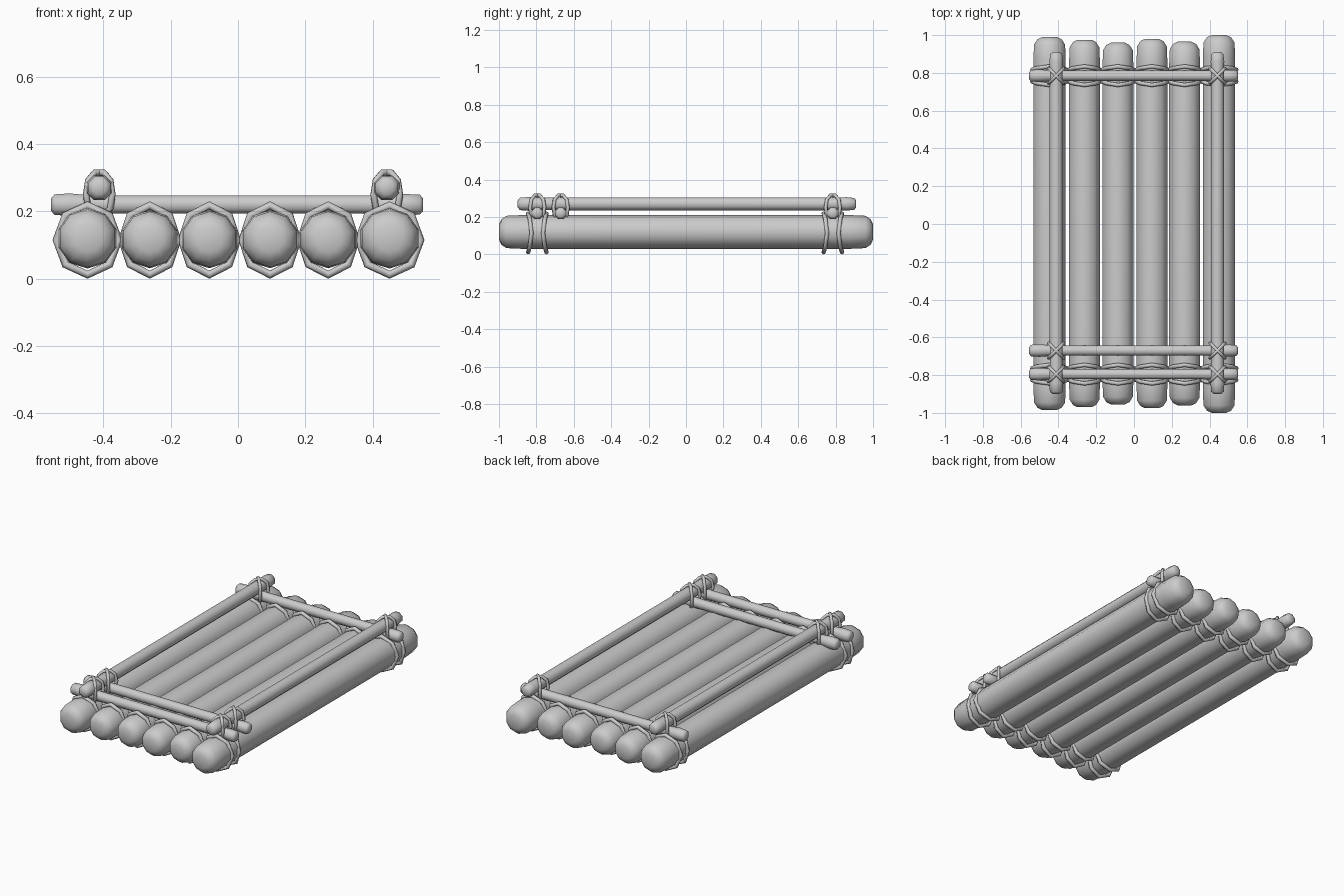
import bpy, bmesh
from math import sin, cos, pi, sqrt
from mathutils import Vector

if "Cube" in bpy.data.objects:
    bpy.data.objects.remove(bpy.data.objects["Cube"])


def finish(name, bm):
    bmesh.ops.recalc_face_normals(bm, faces=bm.faces)
    for f in bm.faces:
        f.smooth = True
    me = bpy.data.meshes.new(name)
    bm.to_mesh(me)
    bm.free()
    ob = bpy.data.objects.new(name, me)
    bpy.context.collection.objects.link(ob)
    return ob


def pole(name, axis, centre, rings, sides=8):
    """Round timber: rings are (position along axis, radius)."""
    bm = bmesh.new()
    loops = []
    for t, r in rings:
        loop = []
        for i in range(sides):
            a = 2 * pi * (i + 0.5) / sides
            u, w = r * cos(a), r * sin(a)
            p = (u, t, w) if axis == 'Y' else (t, u, w)
            loop.append(bm.verts.new(Vector(p) + Vector(centre)))
        loops.append(loop)
    for a, b in zip(loops, loops[1:]):
        for i in range(sides):
            j = (i + 1) % sides
            bm.faces.new((a[i], a[j], b[j], b[i]))
    bm.faces.new(loops[0])
    bm.faces.new(loops[-1])
    return finish(name, bm)


def rope(name, pts, radius, sides=6):
    """Closed tube through points."""
    bm = bmesh.new()
    n = len(pts)
    mid = sum(pts, Vector()) / n
    loops = []
    for i, p in enumerate(pts):
        tan = (pts[(i + 1) % n] - pts[i - 1]).normalized()
        out = p - mid
        out = (out - tan * out.dot(tan)).normalized()
        side = tan.cross(out)
        loops.append([bm.verts.new(p + radius * (out * cos(2 * pi * k / sides) + side * sin(2 * pi * k / sides)))
                      for k in range(sides)])
    for i in range(n):
        a, b = loops[i], loops[(i + 1) % n]
        for k in range(sides):
            j = (k + 1) % sides
            bm.faces.new((a[k], a[j], b[j], b[k]))
    return finish(name, bm)


# Deck logs: x, radius, z, front end, back end
logs = [(-0.447, 0.09, 0.12, -0.985, 0.99), (-0.262, 0.086, 0.117, -0.97, 0.975),
        (-0.085, 0.086, 0.117, -0.955, 0.96), (0.095, 0.086, 0.117, -0.975, 0.98),
        (0.268, 0.086, 0.117, -0.96, 0.965), (0.45, 0.09, 0.12, -1.0, 1.0)]
for n, (x, r, z, y0, y1) in enumerate(logs):
    pole(f"deck_log_{n + 1}", 'Y', (x, 0, z),
         [(y0, 0.45 * r), (y0 + 0.012, 0.75 * r), (y0 + 0.04, 0.96 * r), (y0 + 0.12, r),
          (y1 - 0.12, r), (y1 - 0.04, 0.96 * r), (y1 - 0.012, 0.75 * r), (y1, 0.45 * r)], 10)
    # Paired rope loops around each log, bowed outwards
    rx = 0.092 if r > 0.088 else 0.082
    for yc in (-0.795, 0.785):
        for s in (-1, 1):
            pts = [Vector((x + rx * sin(t), yc + s * (0.04 + 0.009 * cos(2 * t)), 0.115 + 0.103 * cos(t)))
                   for t in (2 * pi * i / 8 for i in range(8))]
            rope(f"log_rope_{n + 1}", pts, 0.012)

# Cross bars resting on the logs
bars = (-0.795, -0.67, 0.785)
for n, y in enumerate(bars):
    pole(f"cross_bar_{n + 1}", 'X', (0, y, 0.22),
         [(-0.555, 0.02), (-0.545, 0.033), (-0.50, 0.036), (-0.45, 0.031), (-0.36, 0.029),
          (0.36, 0.029), (0.45, 0.031), (0.50, 0.034), (0.54, 0.032), (0.55, 0.02)])

# Side rails with lashings crossed over every cross bar
for n, x in enumerate((-0.412, 0.442)):
    pole(f"side_rail_{n + 1}", 'Y', (x, 0, 0.27),
         [(-0.90, 0.02), (-0.888, 0.036), (-0.84, 0.04), (-0.76, 0.036), (-0.60, 0.037),
          (0.72, 0.037), (0.80, 0.036), (0.86, 0.039), (0.9, 0.034), (0.91, 0.02)])
    for y in bars:
        for s in (-1, 1):
            prof = [(-0.02, 0.315), (0.02, 0.315), (0.045, 0.293), (0.054, 0.25), (0.046, 0.21), (0.02, 0.187),
                    (-0.02, 0.187), (-0.046, 0.21), (-0.054, 0.25), (-0.045, 0.293)]
            pts = [Vector((x + u * 0.72, y + s * u * 0.72, z)) for u, z in prof]
            rope("rail_lashing", pts, 0.01)
